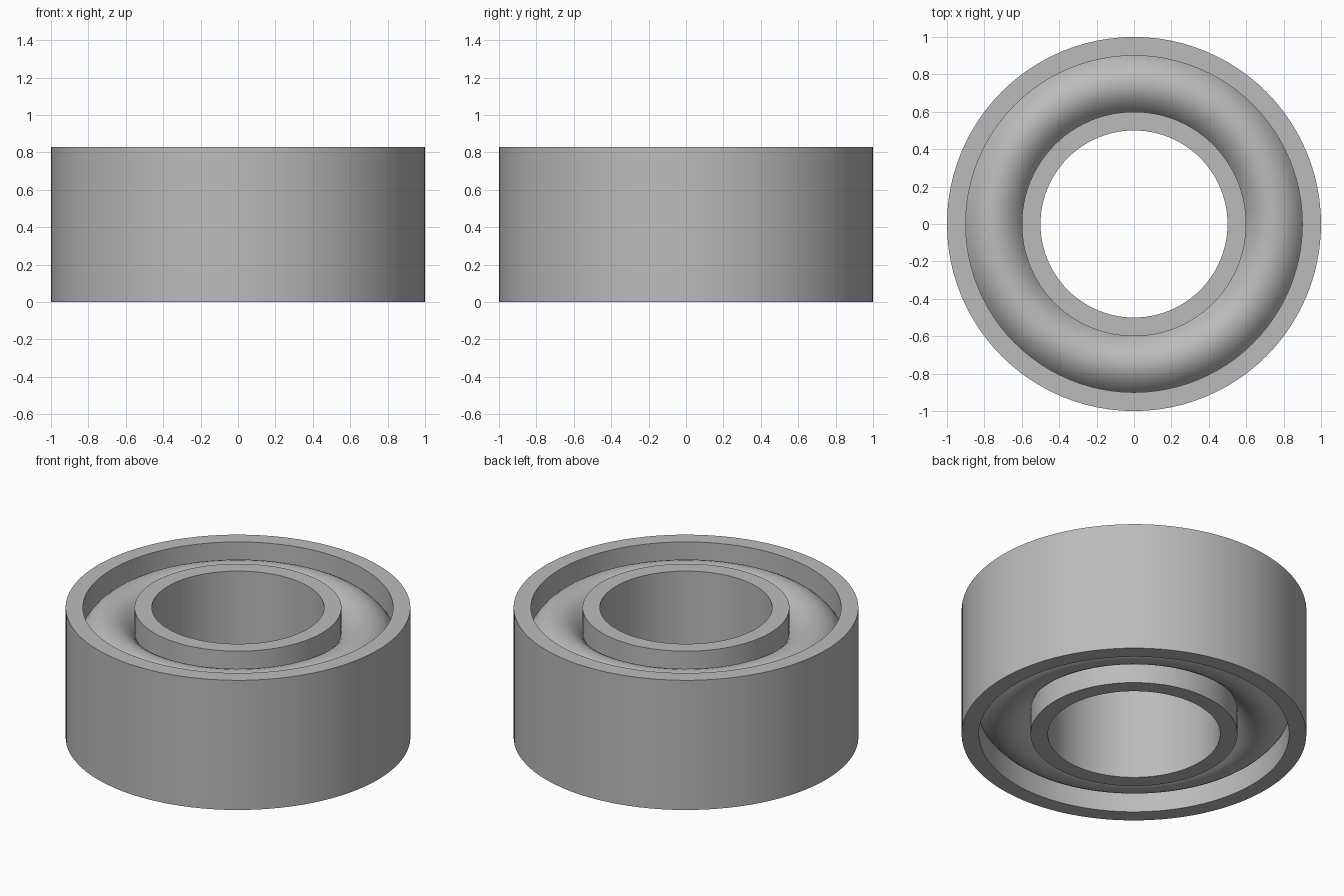
import bpy, bmesh, math

if "Cube" in bpy.data.objects:
    bpy.data.objects.remove(bpy.data.objects["Cube"])

SEGMENTS = 96
HEIGHT = 0.83

grey = bpy.data.materials.new("plain_grey")
grey.diffuse_color = (0.5, 0.5, 0.5, 1)
grey.use_nodes = True
grey.node_tree.nodes["Principled BSDF"].inputs["Base Color"].default_value = grey.diffuse_color


def revolve(name, profile):
    """Spin a closed (radius, z) profile about the vertical axis."""
    bm = bmesh.new()
    rows = []
    for i in range(SEGMENTS):
        a = 2 * math.pi * i / SEGMENTS
        rows.append([bm.verts.new((r * math.cos(a), r * math.sin(a), z))
                     for r, z in profile])
    n = len(profile)
    for i in range(SEGMENTS):
        here, there = rows[i], rows[(i + 1) % SEGMENTS]
        for j in range(n):
            k = (j + 1) % n
            bm.faces.new((here[j], there[j], there[k], here[k]))
    bmesh.ops.recalc_face_normals(bm, faces=bm.faces)
    mesh = bpy.data.meshes.new(name)
    bm.to_mesh(mesh)
    bm.free()
    mesh.materials.append(grey)
    obj = bpy.data.objects.new(name, mesh)
    bpy.context.collection.objects.link(obj)
    bpy.ops.object.select_all(action='DESELECT')
    obj.select_set(True)
    bpy.context.view_layer.objects.active = obj
    bpy.ops.object.shade_smooth_by_angle(angle=math.radians(30))
    return obj


def ring(name, inner, outer):
    return revolve(name, [(inner, 0), (outer, 0), (outer, HEIGHT), (inner, HEIGHT)])


# Inner and outer races
ring("outer_ring", 0.90, 1.00)
ring("inner_ring", 0.50, 0.60)

# Rounded filler between the races, its sides buried in both rings
STEPS = 48
revolve("rounded_core", [
    (0.75 + 0.22 * math.cos(2 * math.pi * s / STEPS),
     HEIGHT / 2 + 0.358 * math.sin(2 * math.pi * s / STEPS)) for s in range(STEPS)])
